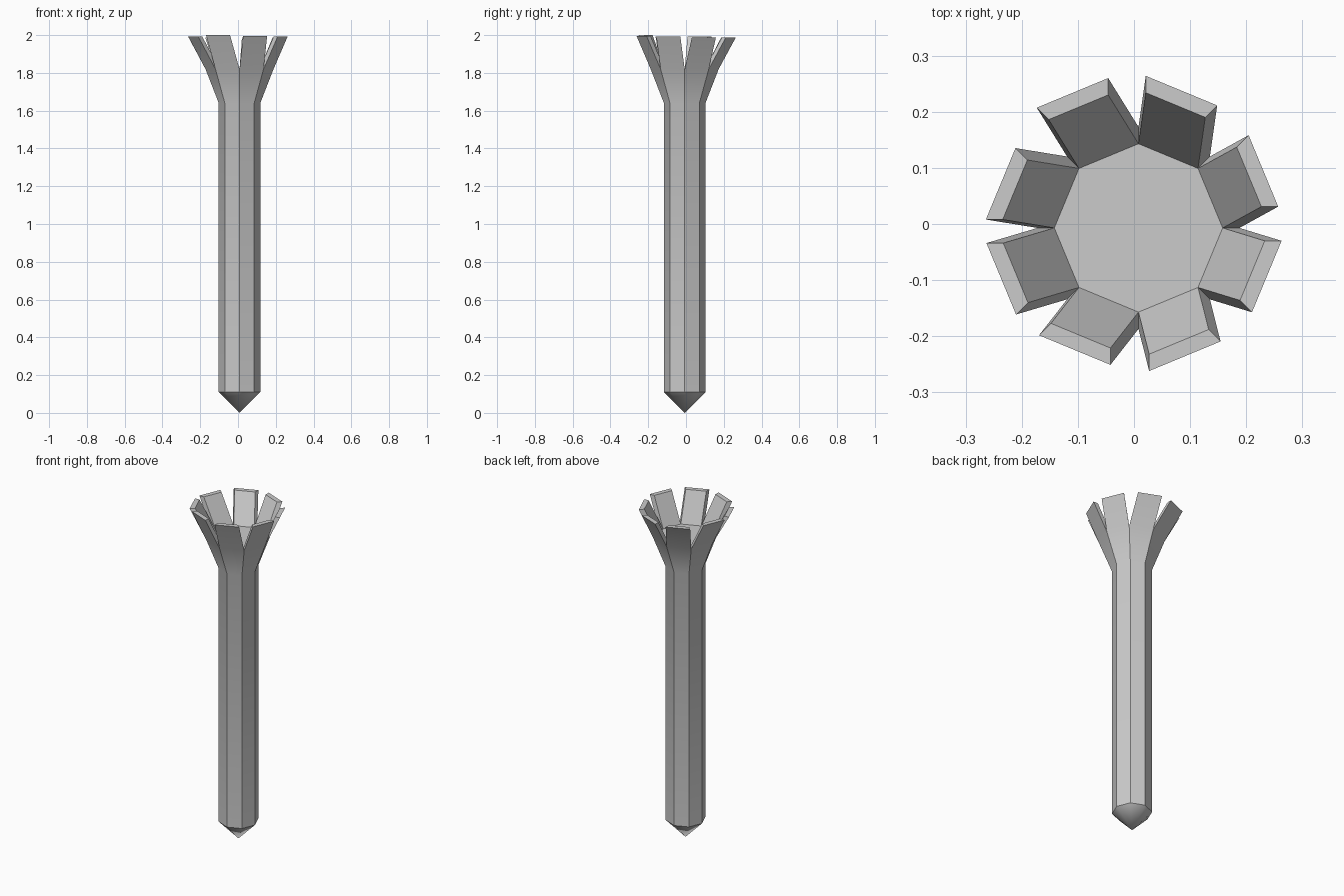
import bpy, bmesh, math

if "Cube" in bpy.data.objects:
    bpy.data.objects.remove(bpy.data.objects["Cube"])

CX, CY = 0.008, -0.007
SIDES = 8
bm = bmesh.new()


def ring(r, z):
    return [bm.verts.new((CX + r * math.cos(math.tau * i / SIDES),
                          CY + r * math.sin(math.tau * i / SIDES), z))
            for i in range(SIDES)]


def bridge(a, b):
    return [bm.faces.new((a[i], a[(i + 1) % SIDES], b[(i + 1) % SIDES], b[i]))
            for i in range(SIDES)]


# Pointed tip, octagonal shaft, flared head with inset floor
tip = bm.verts.new((CX, CY, 0))
low, neck = ring(0.11, 0.11), ring(0.11, 1.64)
rim, inner = ring(0.18, 1.82), ring(0.15, 1.82)
for i in range(SIDES):
    bm.faces.new((tip, low[(i + 1) % SIDES], low[i]))
bridge(low, neck)
bridge(neck, rim)
rim_faces = bridge(rim, inner)
bm.faces.new(inner)

# Splayed prongs: each rim face is pushed up and out by its own offset
offsets = [(0.069, 0.038, 0.167), (0.013, 0.091, 0.168), (-0.054, 0.087, 0.167),
           (-0.092, 0.015, 0.172), (-0.091, -0.027, 0.172), (-0.050, -0.064, 0.18),
           (0.019, -0.075, 0.176), (0.075, -0.023, 0.173)]
for face, off in zip(rim_faces, offsets):
    top = bmesh.ops.extrude_discrete_faces(bm, faces=[face])["faces"]
    bmesh.ops.translate(bm, verts=top[0].verts, vec=off)

bmesh.ops.recalc_face_normals(bm, faces=bm.faces)
mesh = bpy.data.meshes.new("splayed_stake")
bm.to_mesh(mesh)
bm.free()
stake = bpy.data.objects.new("splayed_stake", mesh)
bpy.context.collection.objects.link(stake)

# Smooth tip and flare, sharp shaft and prong edges
bpy.context.view_layer.objects.active = stake
stake.select_set(True)
bpy.ops.object.shade_smooth_by_angle(angle=math.radians(35))
